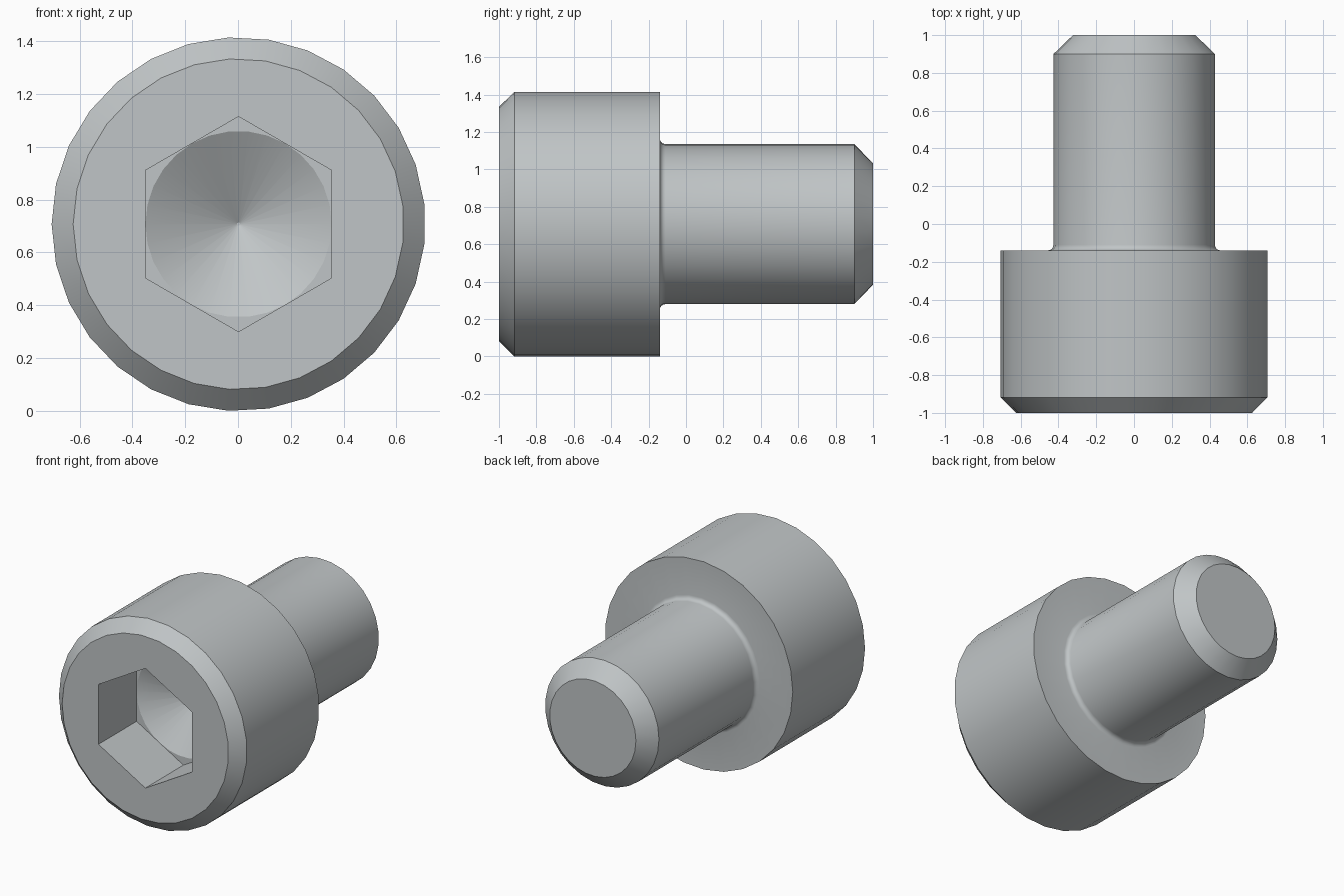
import bpy, bmesh, math

if "Cube" in bpy.data.objects:
    bpy.data.objects.remove(bpy.data.objects["Cube"])

SIDES = 29                      # facets around the screw
R = 0.7085                      # head radius
CX, CZ = 0.002, 0.7075          # axis position
APOTHEM, DEPTH = 0.353, 0.41    # hex socket
ARC = 5                         # drill cone segments per hex corner

steel = bpy.data.materials.new("steel grey")
steel.diffuse_color = (0.53, 0.56, 0.57, 1)
steel.use_nodes = True
steel.node_tree.nodes["Principled BSDF"].inputs["Base Color"].default_value = steel.diffuse_color

bm = bmesh.new()


def point(r, angle, y):
    return bm.verts.new((CX + r * math.cos(angle), y, CZ + r * math.sin(angle)))


def ring(r, y, n=SIDES, start=math.pi):
    return [point(r, start - math.tau * i / n, y) for i in range(n)]


def bridge(a, b):
    n = len(a)
    for i in range(n):
        j = (i + 1) % n
        bm.faces.new((a[i], a[j], b[j], b[i]))


# Head and shank outline: chamfer, head, under-head fillet, shank, end chamfer
FR, SR, BACK = 0.03, 0.4286, -0.14
profile = [(0.627, -1.0), (R, -0.918), (R, BACK)]
for k in range(5):
    t = math.pi / 2 * k / 4
    profile.append((SR + FR * (1 - math.sin(t)), BACK + FR * (1 - math.cos(t))))
profile += [(SR, 0.9), (0.325, 1.0)]
rings = [ring(r, y) for r, y in profile]
for a, b in zip(rings, rings[1:]):
    bridge(a, b)
bm.faces.new(rings[-1])

# Hex socket: mouth, walls and floor corners around the drill cone
hex_r = APOTHEM / math.cos(math.pi / 6)
floor_y = -1 + DEPTH
mouth = ring(hex_r, -1.0, 6, math.pi / 2)
floor = ring(hex_r, floor_y, 6, math.pi / 2)
circle = ring(APOTHEM, floor_y, 6 * ARC, math.pi / 2 + math.pi / 6)
for i in range(6):
    j = (i + 1) % 6
    tangent = circle[j * ARC]
    bm.faces.new((mouth[i], mouth[j], floor[j], tangent, floor[i]))
    arc = [circle[(i * ARC + k) % len(circle)] for k in range(ARC + 1)]
    bm.faces.new([floor[i]] + arc[::-1])

# Drill cone with a tiny flat tip
tip = ring(0.006, floor_y + 0.2, 6 * ARC, math.pi / 2 + math.pi / 6)
bridge(circle, tip)
bm.faces.new(tip)

# Flat front face between the chamfer and the socket mouth
edges = []
for loop in (rings[0], mouth):
    for i, v in enumerate(loop):
        edges.append(bm.edges.get((v, loop[(i + 1) % len(loop)])))
bmesh.ops.triangle_fill(bm, edges=edges, use_beauty=True, use_dissolve=False)
bmesh.ops.recalc_face_normals(bm, faces=bm.faces[:])

mesh = bpy.data.meshes.new("socket_screw")
bm.to_mesh(mesh)
bm.free()
mesh.materials.append(steel)
screw = bpy.data.objects.new("socket_screw", mesh)
bpy.context.collection.objects.link(screw)
bpy.context.view_layer.objects.active = screw
screw.select_set(True)
bpy.ops.object.shade_smooth_by_angle(angle=math.radians(28))
